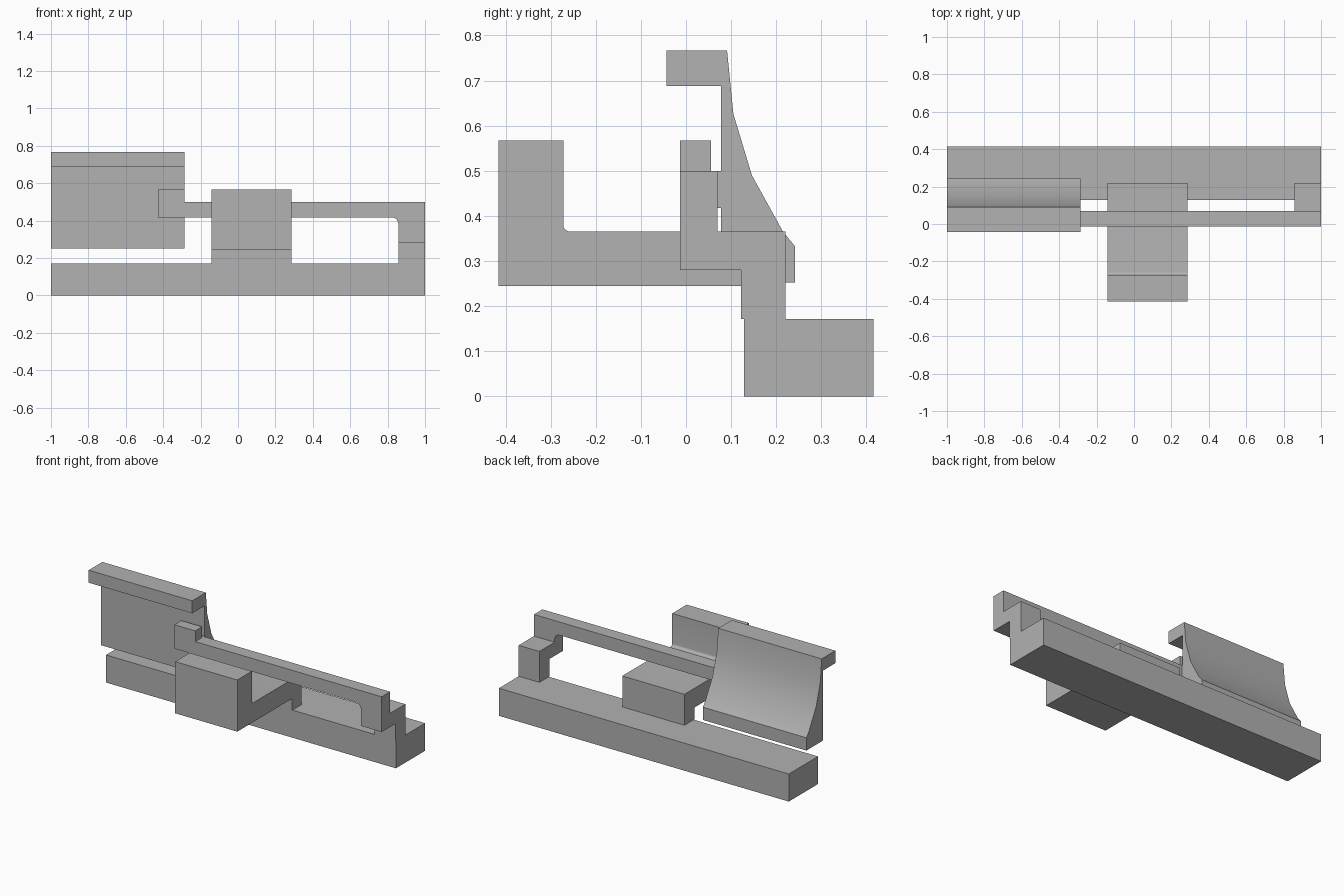
import bpy, bmesh, math

cube = bpy.data.objects.get("Cube")
if cube:
    bpy.data.objects.remove(cube, do_unlink=True)

grey = bpy.data.materials.new("plain grey")
grey.use_nodes = True
grey.diffuse_color = (0.445, 0.445, 0.445, 1)
grey.node_tree.nodes["Principled BSDF"].inputs["Base Color"].default_value = grey.diffuse_color

U = 1 / 7  # spacing of the part ends along the length


def extrude(name, profile, axis, start, end):
    """Extrude a closed outline: (y, z) points along x, or (x, z) points along y."""
    bm = bmesh.new()
    place = (lambda p: (start, p[0], p[1])) if axis == "x" else (lambda p: (p[0], start, p[1]))
    face = bm.faces.new([bm.verts.new(place(p)) for p in profile])
    ext = bmesh.ops.extrude_face_region(bm, geom=[face])
    moved = [v for v in ext["geom"] if isinstance(v, bmesh.types.BMVert)]
    step = (end - start, 0, 0) if axis == "x" else (0, end - start, 0)
    bmesh.ops.translate(bm, verts=moved, vec=step)
    bmesh.ops.recalc_face_normals(bm, faces=bm.faces)
    mesh = bpy.data.meshes.new(name)
    bm.to_mesh(mesh)
    bm.free()
    obj = bpy.data.objects.new(name, mesh)
    bpy.context.collection.objects.link(obj)
    mesh.materials.append(grey)
    bpy.ops.object.select_all(action="DESELECT")
    obj.select_set(True)
    bpy.context.view_layer.objects.active = obj
    bpy.ops.object.shade_smooth_by_angle(angle=math.radians(30))
    return obj


def rect(a0, a1, z0, z1):
    return [(a0, z0), (a1, z0), (a1, z1), (a0, z1)]


def fillet(cx, cz, r, first, last, steps=5):
    """Arc points around a centre, angles in degrees."""
    angles = [math.radians(first + (last - first) * i / steps) for i in range(steps + 1)]
    return [(cx + r * math.cos(a), cz + r * math.sin(a)) for a in angles]


# Long base bar
extrude("base_bar", rect(0.128, 0.415, 0, 0.172), "x", -1, 1)

# Central arm reaching forward, with an upright front block
arm = [(-0.415, 0.245), (-0.415, 0.567), (-0.272, 0.567)]
arm += fillet(-0.257, 0.38, 0.015, 180, 270)
arm += [(0.22, 0.365), (0.22, 0.172), (0.122, 0.172), (0.122, 0.245)]
extrude("central_arm", arm, "x", -U, 2 * U)

# Thin rail with a rounded inner corner and a post at its left end
rail = [(-2 * U, 0.5), (-2 * U, 0.418)]
rail += fillet(6 * U - 0.035, 0.383, 0.035, 90, 0)
rail += [(6 * U, 0.28), (1, 0.28), (1, 0.5)]
extrude("rail", rail, "y", -0.013, 0.07)

# Stepped foot joining the post to the base
foot = [(0.07, 0.28), (0.122, 0.28), (0.122, 0.172), (0.22, 0.172), (0.22, 0.365), (0.07, 0.365)]
extrude("rail_foot", foot, "x", 6 * U, 1)

# Raised catch at the other rail end, stepped back to the curved panel
catch = [(-0.013, 0.418), (0.078, 0.418), (0.078, 0.5), (0.055, 0.5), (0.055, 0.567), (-0.013, 0.567)]
extrude("rail_catch", catch, "x", -3 * U, -2 * U)

# Curved panel with a forward lip along the top
panel = [(-0.043, 0.688), (-0.043, 0.766), (0.091, 0.766), (0.105, 0.626), (0.146, 0.49),
         (0.215, 0.365), (0.242, 0.332), (0.242, 0.252), (0.078, 0.252), (0.078, 0.688)]
extrude("curved_panel", panel, "x", -1, -2 * U)
